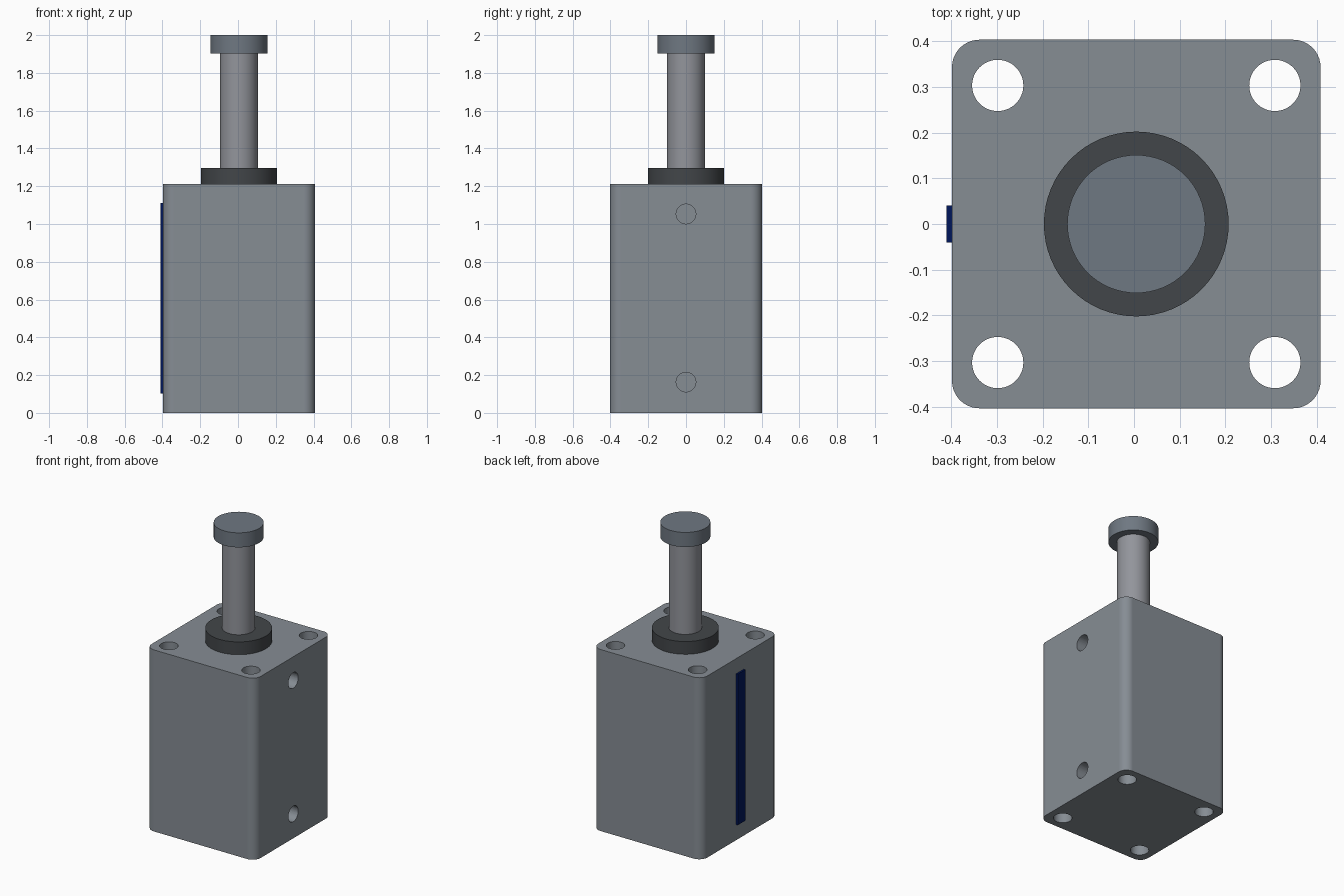
import bpy
from math import pi

if "Cube" in bpy.data.objects:
    bpy.data.objects.remove(bpy.data.objects["Cube"])

CX = 0.005            # axis of the cylinder, shifted by the side strip
HALF, TOP = 0.403, 1.211


def smooth(obj):
    bpy.ops.object.select_all(action='DESELECT')
    bpy.context.view_layer.objects.active = obj
    obj.select_set(True)
    bpy.ops.object.shade_smooth_by_angle(angle=0.6)


def cylinder(name, r, z0, z1, x=CX, y=0.0):
    bpy.ops.mesh.primitive_cylinder_add(vertices=64, radius=r, depth=z1 - z0,
                                        location=(x, y, (z0 + z1) / 2))
    obj = bpy.context.object
    obj.name = name
    smooth(obj)
    return obj


def box(name, x0, x1, y0, y1, z0, z1):
    bpy.ops.mesh.primitive_cube_add(size=1, location=((x0 + x1) / 2, (y0 + y1) / 2, (z0 + z1) / 2))
    obj = bpy.context.object
    obj.name = name
    obj.scale = (x1 - x0, y1 - y0, z1 - z0)
    bpy.ops.object.transform_apply(location=False, rotation=False, scale=True)
    return obj


def apply_modifier(obj, mod):
    bpy.context.view_layer.objects.active = obj
    bpy.ops.object.modifier_apply(modifier=mod.name)


def drill(obj, cutter):
    mod = obj.modifiers.new("hole", 'BOOLEAN')
    mod.operation, mod.solver, mod.object = 'DIFFERENCE', 'EXACT', cutter
    apply_modifier(obj, mod)
    bpy.data.objects.remove(cutter, do_unlink=True)


def paint(obj, name, rgb):
    mat = bpy.data.materials.new(name)
    mat.diffuse_color = (*rgb, 1)
    mat.use_nodes = True
    mat.node_tree.nodes["Principled BSDF"].inputs["Base Color"].default_value = mat.diffuse_color
    obj.data.materials.clear()
    obj.data.materials.append(mat)


# Body block with rounded vertical edges
body = box("body", CX - HALF, CX + HALF, -HALF, HALF, 0, TOP)
weights = body.data.attributes.new("bevel_weight_edge", 'FLOAT', 'EDGE')
for e in body.data.edges:
    a, b = (body.data.vertices[i].co for i in e.vertices)
    weights.data[e.index].value = 1.0 if abs(a.z - b.z) > 0.1 else 0.0
bevel = body.modifiers.new("round", 'BEVEL')
bevel.limit_method, bevel.width, bevel.segments = 'WEIGHT', 0.06, 10
apply_modifier(body, bevel)

# Corner bolt holes, all the way through
for sx in (-1, 1):
    for sy in (-1, 1):
        drill(body, cylinder("bolt_cutter", 0.056, -0.1, TOP + 0.1, CX + sx * 0.303, sy * 0.303))

# Air ports on the right side
for z in (0.163, 1.053):
    bpy.ops.mesh.primitive_cylinder_add(vertices=48, radius=0.052, depth=0.4,
                                        location=(CX + HALF, 0, z), rotation=(0, pi / 2, 0))
    drill(body, bpy.context.object)
smooth(body)
flat_sides = body.modifiers.new("flat_sides", 'WEIGHTED_NORMAL')
flat_sides.keep_sharp, flat_sides.weight = True, 100
paint(body, "aluminium", (0.238, 0.266, 0.296))

# Collar, piston rod and rod head
collar = cylinder("collar", 0.202, TOP, 1.296)
paint(collar, "dark_grey", (0.055, 0.061, 0.067))
rod = cylinder("piston_rod", 0.1, TOP, 1.903)
paint(rod, "steel", (0.29, 0.30, 0.33))
head = cylinder("rod_head", 0.151, 1.903, 2.0)
paint(head, "blue_grey", (0.159, 0.188, 0.223))

# Sensor strip on the left side
strip = box("sensor_strip", -0.41, -0.395, -0.04, 0.04, 0.103, 1.11)
paint(strip, "navy", (0.0, 0.008, 0.105))
